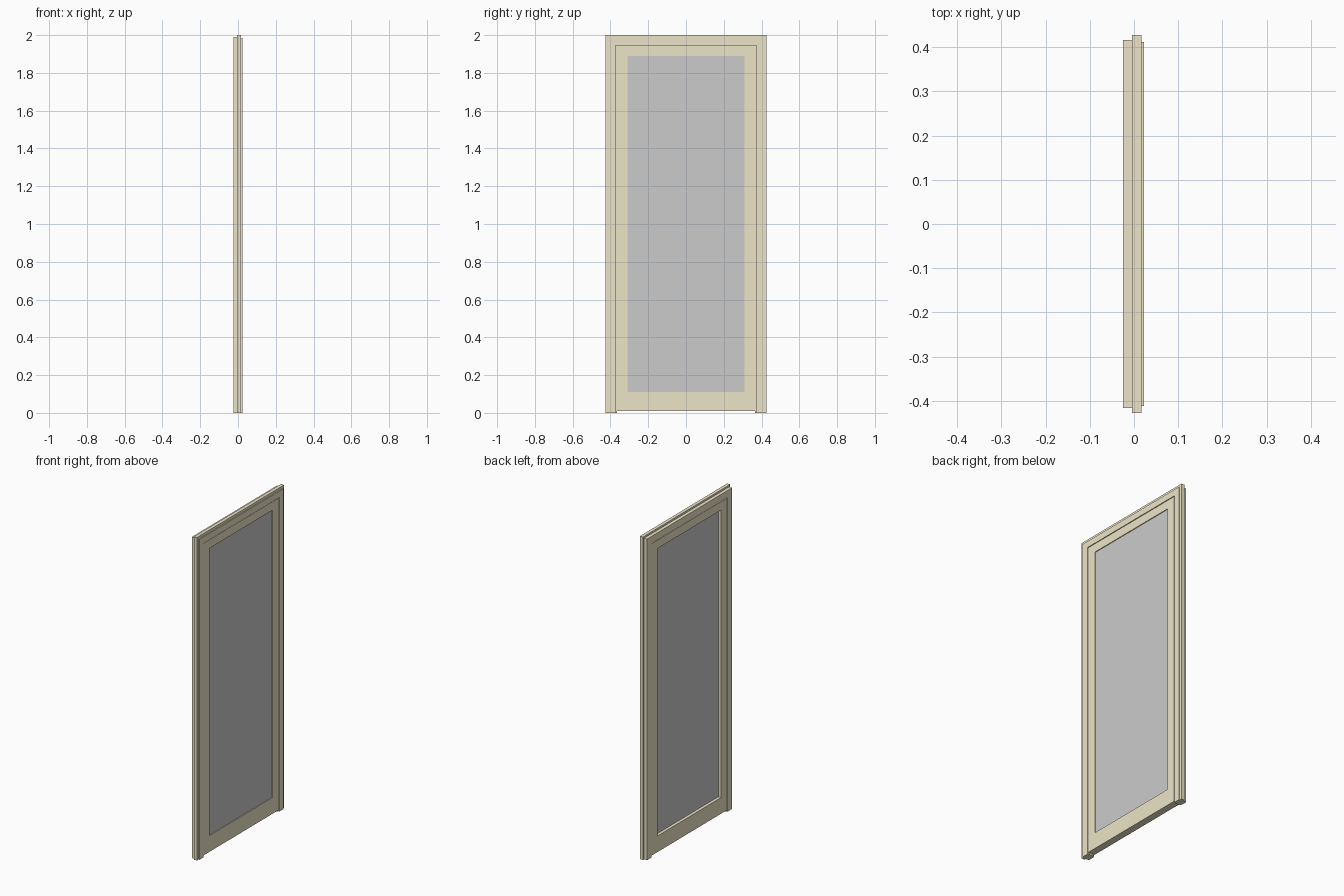
import bpy, bmesh

if "Cube" in bpy.data.objects:
    bpy.data.objects.remove(bpy.data.objects["Cube"])

paint = bpy.data.materials.new("beige_paint")
paint.diffuse_color = (0.85, 0.78, 0.58, 1)
paint.use_nodes = True
paint.node_tree.nodes["Principled BSDF"].inputs["Base Color"].default_value = paint.diffuse_color


def finish(name, bm, mat=None):
    bmesh.ops.recalc_face_normals(bm, faces=bm.faces)
    me = bpy.data.meshes.new(name)
    bm.to_mesh(me)
    bm.free()
    ob = bpy.data.objects.new(name, me)
    bpy.context.collection.objects.link(ob)
    if mat:
        me.materials.append(mat)
    return ob


def sweep(name, stations, closed, mat):
    """Join matching cross-sections with mitred corners."""
    bm = bmesh.new()
    rings = [[bm.verts.new(p) for p in ring] for ring in stations]
    n = len(rings[0])
    pairs = list(zip(rings, rings[1:]))
    if closed:
        pairs.append((rings[-1], rings[0]))
    else:
        bm.faces.new(rings[0])
        bm.faces.new(rings[-1])
    for a, b in pairs:
        for i in range(n):
            j = (i + 1) % n
            bm.faces.new((a[i], a[j], b[j], b[i]))
    return finish(name, bm, mat)


# Outer frame: stepped profile (x, inset) swept up, across and down
W, TOP = 0.427, 2.0
profile = [(-0.025, 0.011), (-0.004, 0.011), (-0.004, 0.0), (0.017, 0.0),
           (0.017, 0.016), (0.023, 0.016), (0.023, 0.055), (0.014, 0.055),
           (0.014, 0.061), (-0.016, 0.061), (-0.016, 0.055), (-0.025, 0.055)]
sweep("door_frame", [
    [(x, -(W - o), 0.0) for x, o in profile],
    [(x, -(W - o), TOP - o) for x, o in profile],
    [(x, W - o, TOP - o) for x, o in profile],
    [(x, W - o, 0.0) for x, o in profile]], False, paint)

# Door leaf: rectangular ring with a wider bottom rail
x0, x1 = -0.023, 0.021
outer = [(-0.369, 0.01), (-0.369, 1.942), (0.369, 1.942), (0.369, 0.01)]
inner = [(-0.31, 0.11), (-0.31, 1.89), (0.31, 1.89), (0.31, 0.11)]
sweep("door_leaf", [
    [(x0, *o), (x1, *o), (x1, *i), (x0, *i)] for o, i in zip(outer, inner)],
    True, paint)

# Glazing panel let into the leaf
bm = bmesh.new()
bmesh.ops.create_cube(bm, size=1)
bmesh.ops.scale(bm, verts=bm.verts, vec=(0.020, 0.63, 1.79))
bmesh.ops.translate(bm, verts=bm.verts, vec=(0.006, 0, 1.0))
finish("glass_panel", bm)
